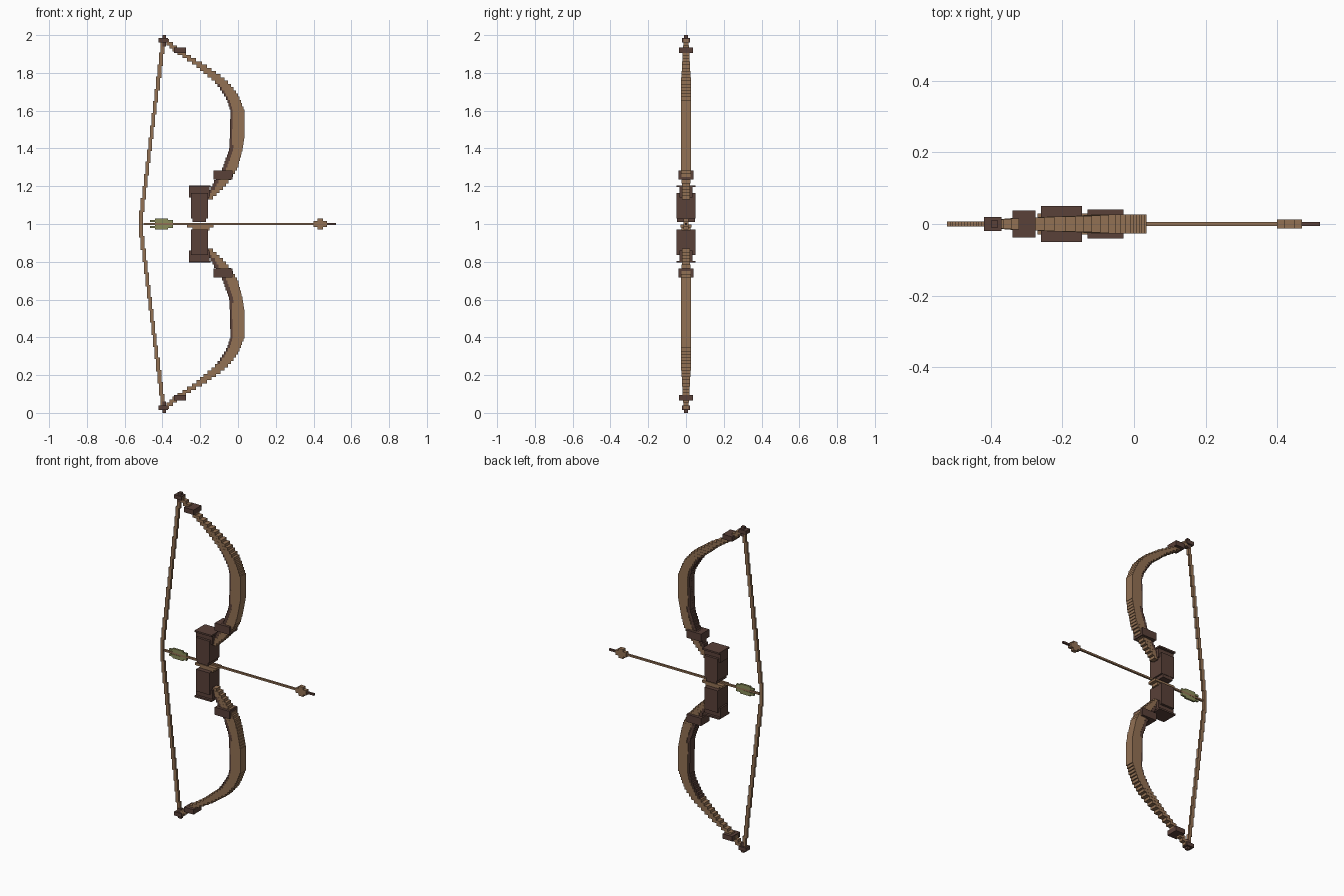
import bpy, bmesh

cube = bpy.data.objects.get("Cube")
if cube:
    bpy.data.objects.remove(cube)

def material(name, rgb):
    m = bpy.data.materials.new(name)
    m.use_nodes = True
    m.diffuse_color = (*rgb, 1)
    m.node_tree.nodes["Principled BSDF"].inputs["Base Color"].default_value = (*rgb, 1)
    return m

TAN = material("tan_wood", (0.29, 0.165, 0.088))
DARK = material("dark_leather", (0.10, 0.052, 0.040))
OLIVE = material("olive_feather", (0.25, 0.26, 0.10))

def blocks(name, mat, boxes):
    """One object made of boxes: (x0, x1, half depth, z0, z1)."""
    bm = bmesh.new()
    for x0, x1, d, z0, z1 in boxes:
        geo = bmesh.ops.create_cube(bm, size=1)
        for v in geo["verts"]:
            v.co.x = x1 if v.co.x > 0 else x0
            v.co.y = d if v.co.y > 0 else -d
            v.co.z = z1 if v.co.z > 0 else z0
    mesh = bpy.data.meshes.new(name)
    bm.to_mesh(mesh)
    bm.free()
    mesh.materials.append(mat)
    obj = bpy.data.objects.new(name, mesh)
    bpy.context.collection.objects.link(obj)
    return obj

def both(name, mat, boxes):
    """Upper part and its mirror image about the arrow height z = 1."""
    blocks("upper_" + name, mat, boxes)
    blocks("lower_" + name, mat, [(a, b, d, 2 - z1, 2 - z0) for a, b, d, z0, z1 in boxes])

def lerp(table, z):
    for (za, a), (zb, b) in zip(table, table[1:]):
        if z <= zb:
            return a + (b - a) * max(0, z - za) / (zb - za)
    return table[-1][1]

# Limb outline: (height, x) of the outer and the inner edge
outer = [(1.13, -.14), (1.2, -.07), (1.25, -.03), (1.3, 0), (1.4, .025), (1.46, .035),
         (1.6, .035), (1.65, .015), (1.7, -.01), (1.76, -.06), (1.8, -.115),
         (1.84, -.17), (1.88, -.24), (1.92, -.3), (1.98, -.375)]
inner = [(1.13, -.17), (1.2, -.14), (1.25, -.11), (1.3, -.08), (1.4, -.045), (1.6, -.04),
         (1.65, -.055), (1.7, -.085), (1.75, -.12), (1.8, -.18), (1.84, -.225),
         (1.88, -.285), (1.92, -.345), (1.98, -.405)]
depth = [(1.13, .02), (1.2, .022), (1.3, .027), (1.74, .027), (1.8, .023), (1.9, .018), (1.98, .012)]
wood, lining = [], []
step = 0.017
for i in range(50):
    z0 = 1.13 + i * step
    z = z0 + step / 2
    a, b, d = lerp(inner, z), lerp(outer, z), lerp(depth, z)
    cut = a + (0.022 if 1.18 < z < 1.42 else 0.012 if z < 1.75 else 0)
    wood.append((cut, b, d, z0, z0 + step))
    if cut > a:
        lining.append((a, cut, d * 0.85, z0, z0 + step))
both("limb", TAN, wood)
both("limb_lining", DARK, lining)

# Leather bands and tips
both("limb_band", DARK, [(-.13, -.03, .04, 1.235, 1.282)])
both("tip_band", DARK, [(-.34, -.275, .038, 1.905, 1.935)])
both("tip_knot", DARK, [(-.42, -.37, .02, 1.962, 1.985), (-.40, -.38, .01, 1.94, 2.0)])

# Grip with stepped ends
both("grip", DARK, [(-.25, -.16, .05, 1.03, 1.165), (-.26, -.15, .035, 1.14, 1.195),
                    (-.26, -.145, .05, 1.195, 1.205)])
blocks("grip_core", DARK, [(-.24, -.17, .048, 1.01, 1.04)])
blocks("arrow_rest", TAN, [(-.27, -.13, .03, .982, .997), (-.24, -.15, .024, .965, .985)])

# Stepped bowstring
string = []
n = 15
for i in range(n):
    x = -.513 + .113 * i / (n - 1)
    z0 = 1 + .965 * i / n
    string.append((x - .01, x + .01, .007, z0, z0 + .965 / n + .008))
both("bowstring", TAN, string)

# Arrow
blocks("arrow_shaft", TAN, [(-.5, .42, .006, .995, 1.006)])
blocks("arrow_head", TAN, [(.40, .47, .012, .985, 1.015), (.42, .45, .012, .972, 1.03)])
blocks("arrow_point", DARK, [(.47, .52, .006, .995, 1.006)])
both("fletching", OLIVE, [(-.44, -.37, .006, 1.006, 1.03), (-.465, -.38, .005, 1.01, 1.022),
                          (-.39, -.345, .006, 1.004, 1.022)])
